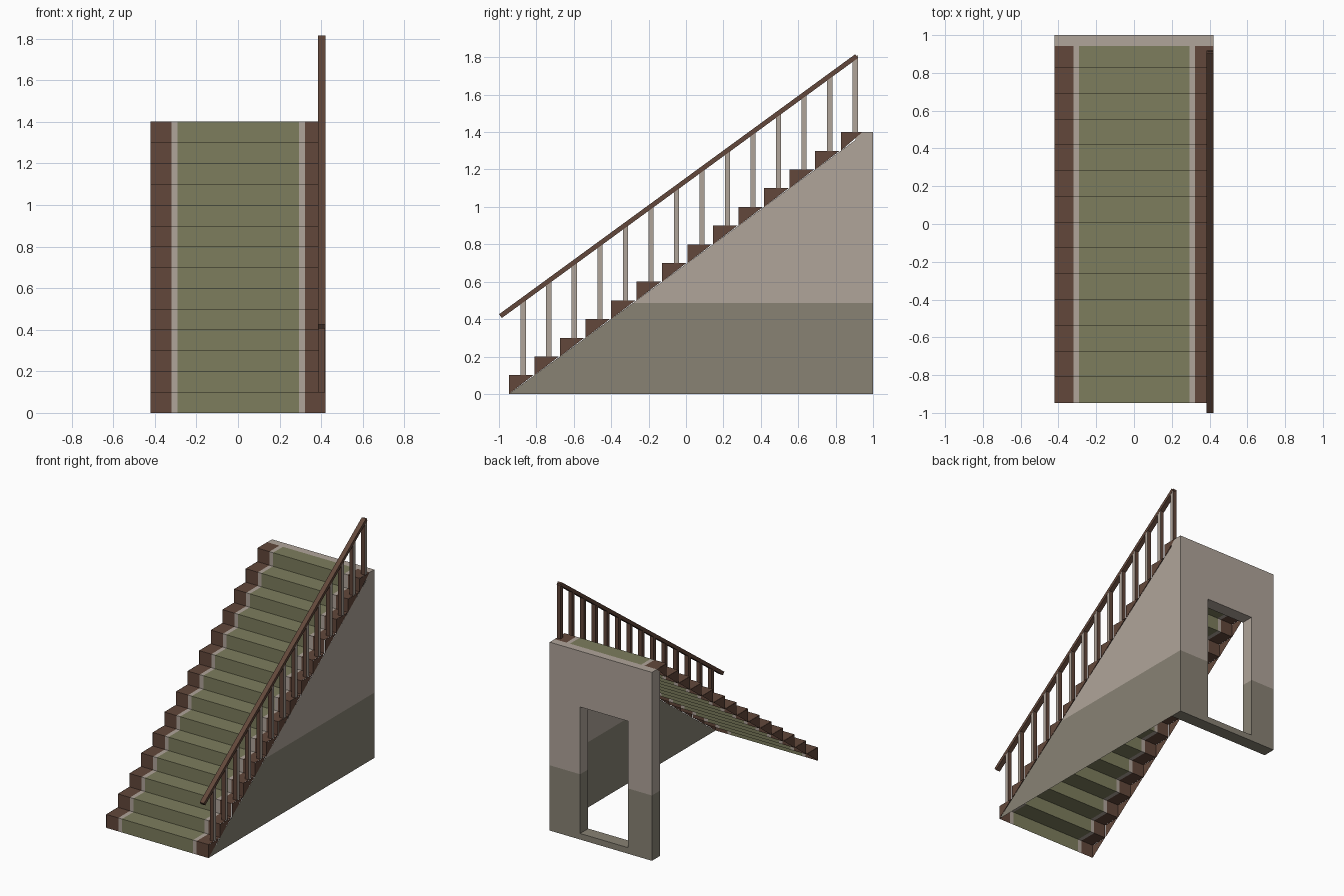
import bpy, bmesh, math

if "Cube" in bpy.data.objects:
    bpy.data.objects.remove(bpy.data.objects["Cube"])

N, Y0, D, R = 14, -0.947, 0.1365, 0.1      # steps, front edge, going, rise
W = 0.42                                   # half width
WALL_Y, SPLIT = 0.905, 0.485               # back wall front face, two-tone line


def material(name, rgb):
    m = bpy.data.materials.new(name)
    lin = [c / 12.92 if c <= 0.04045 else ((c + 0.055) / 1.055) ** 2.4 for c in rgb]
    m.diffuse_color = (*lin, 1)
    m.use_nodes = True
    m.node_tree.nodes["Principled BSDF"].inputs["Base Color"].default_value = m.diffuse_color
    return m


brown = material("brown_wood", (0.385, 0.28, 0.23))
green = material("green_carpet", (0.49, 0.49, 0.365))
beige = material("beige_plaster", (0.69, 0.645, 0.605))
grey = material("grey_green_base", (0.535, 0.51, 0.455))


def build(name, faces, mats):
    """faces: list of (corner points, material index)"""
    bm = bmesh.new()
    for pts, mi in faces:
        f = bm.faces.new([bm.verts.new(p) for p in pts])
        f.material_index = mi
    bmesh.ops.remove_doubles(bm, verts=bm.verts, dist=1e-5)
    me = bpy.data.meshes.new(name)
    bm.to_mesh(me)
    bm.free()
    for m in mats:
        me.materials.append(m)
    ob = bpy.data.objects.new(name, me)
    bpy.context.collection.objects.link(ob)
    return ob


# Thin stepped surface: brown edges, beige stripes, green runner
xs = [-W, -0.321, -0.291, 0.293, 0.323, W]
cols = [0, 1, 2, 1, 0]
faces = []
for i in range(N):
    y, z = Y0 + i * D, i * R
    ye = 0.943 if i == N - 1 else y + D
    zt = z + R + (0.001 if i == N - 1 else 0)
    for a, b, c in zip(xs, xs[1:], cols):
        faces.append(([(a, y, z), (b, y, z), (b, y, zt), (a, y, zt)], c))
        faces.append(([(a, y, zt), (b, y, zt), (b, ye, zt), (a, ye, zt)], c))
build("stair_steps", faces, [brown, beige, green])

# Triangular ends of the steps on both sides
faces = []
for i in range(N):
    y, z = Y0 + i * D, i * R
    ye = min(y + D - 0.006, 0.943)
    tri = [(y, z), (ye, z + R), (y, z + R)]
    faces.append(([(W + 0.001, *p) for p in tri], 0))
    faces.append(([(-W - 0.001, *p) for p in reversed(tri)], 0))
build("step_ends", faces, [brown])

# Thin triangular side wall on the right, darker at the bottom
ys = Y0 + D * SPLIT / R
zt = (WALL_Y - Y0) / D * R
build("side_wall", [
    ([(W, Y0, 0), (W, WALL_Y, 0), (W, WALL_Y, SPLIT), (W, ys, SPLIT)], 1),
    ([(W, ys, SPLIT), (W, WALL_Y, SPLIT), (W, WALL_Y, zt)], 0)], [beige, grey])

# Back wall with a doorway, built from a grid of cells
gx = [-W, -0.222, 0.17, W]
gz = [0, 0.045, SPLIT, 0.985, 1.4]


def solid(i, j):
    return 0 <= i < 3 and 0 <= j < 4 and not (i == 1 and j in (1, 2))


faces = []
A, B = WALL_Y, 1.0
for i in range(3):
    for j in range(4):
        if not solid(i, j):
            continue
        x0, x1, z0, z1 = gx[i], gx[i + 1], gz[j], gz[j + 1]
        m = 1 if z1 <= SPLIT else 0
        faces.append(([(x0, A, z0), (x1, A, z0), (x1, A, z1), (x0, A, z1)], m))
        faces.append(([(x1, B, z0), (x0, B, z0), (x0, B, z1), (x1, B, z1)], m))
        if not solid(i - 1, j):
            faces.append(([(x0, B, z0), (x0, A, z0), (x0, A, z1), (x0, B, z1)], m))
        if not solid(i + 1, j):
            faces.append(([(x1, A, z0), (x1, B, z0), (x1, B, z1), (x1, A, z1)], m))
        if not solid(i, j - 1):
            faces.append(([(x0, B, z0), (x1, B, z0), (x1, A, z0), (x0, A, z0)], m))
        if not solid(i, j + 1):
            faces.append(([(x0, A, z1), (x1, A, z1), (x1, B, z1), (x0, B, z1)], m))
build("back_wall", faces, [beige, grey])


def prism(x0, x1, prof, outer=0):
    """Extrude a counter-clockwise (y, z) outline along x"""
    out = [([(x1, *p) for p in prof], outer), ([(x0, *p) for p in reversed(prof)], 0)]
    for p, q in zip(prof, prof[1:] + prof[:1]):
        out.append(([(x1, *q), (x1, *p), (x0, *p), (x0, *q)], 0))
    return out


# Sloping handrail
ra, rb, t = (-0.992, 0.416), (0.912, 1.806), 0.0125
ang = math.atan2(rb[1] - ra[1], rb[0] - ra[0])
ny, nz = -math.sin(ang) * t, math.cos(ang) * t
prof = [(ra[0] - ny, ra[1] - nz), (rb[0] - ny, rb[1] - nz),
        (rb[0] + ny, rb[1] + nz), (ra[0] + ny, ra[1] + nz)]
build("handrail", prism(0.385, W, prof), [brown])

# Balusters, one per step, with a pale outer face
for i in range(N):
    y, z = -0.87 + i * D, (i + 1) * R
    h = 0.014
    top = [ra[1] + (v - ra[0]) * math.tan(ang) for v in (y - h, y + h)]
    prof = [(y - h, z), (y + h, z), (y + h, top[1]), (y - h, top[0])]
    build(f"baluster_{i + 1}", prism(0.388, W - 0.001, prof, 1), [brown, beige])
